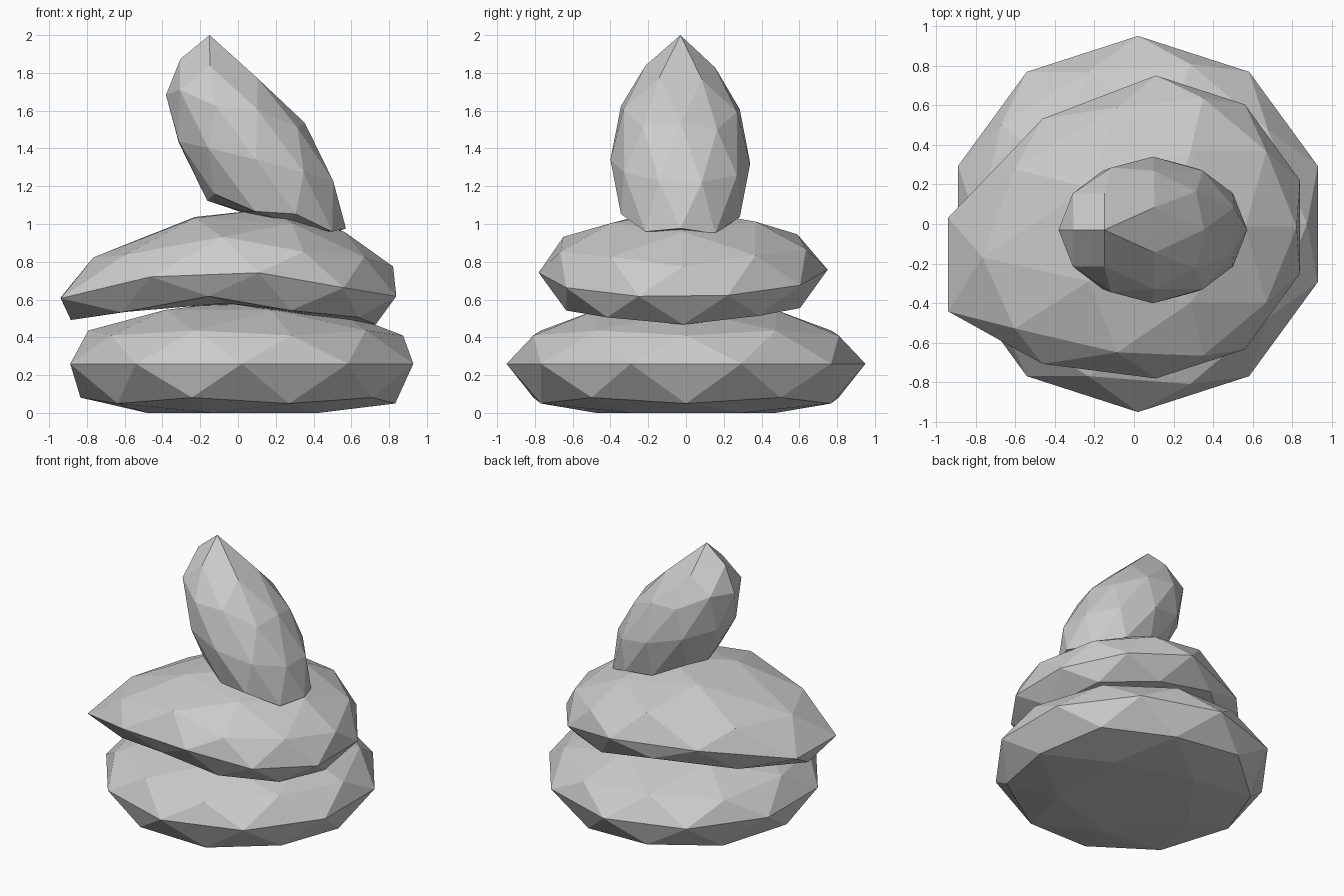
import bpy
from mathutils import Vector

if "Cube" in bpy.data.objects:
    bpy.data.objects.remove(bpy.data.objects["Cube"])


def stone(name, centre, ax, ay, up, down, floor, flip=False, pull=(0, 0, 0), tip=(0, 0, 0)):
    """Low-poly icosphere squashed onto three axes, flattened below `floor`,
    with its left end dragged by `pull` and its top point by `tip`."""
    bpy.ops.mesh.primitive_ico_sphere_add(subdivisions=2, radius=1)
    ob = bpy.context.object
    ob.name = ob.data.name = name
    c, ax, ay, up, down, pull, tip = map(Vector, (centre, ax, ay, up, down, pull, tip))
    for v in ob.data.vertices:
        x, y, z = v.co
        if flip:  # half turn about the x axis, then mirrored to keep the single point on -x
            y, z = -y, -z
        is_tip = z > 0.99
        z = max(z, floor)
        p = c + ax * x + ay * y + (up if z > 0 else down) * z
        p += pull * min(x, 0) ** 2
        if is_tip:
            p += tip
        v.co = p
    ob.data.update()
    return ob


# wide flat-bottomed stone on the ground
stone("bottom_stone", (0.02, 0, 0.26), (0.955, 0, 0), (0, 0.95, 0),
      (0, 0, 0.335), (0, 0, 0.40), -0.65)

# tilted middle stone with its left end drawn out and drooping
stone("middle_stone", (0.11, -0.015, 0.75), (0.765, 0, -0.137), (0, 0.765, 0.008),
      (0.06, 0, 0.33), (0.06, 0, 0.315), -0.57, pull=(-0.355, -0.21, -0.30))

# upright leaning stone with a pointed top and a flat base
stone("top_stone", (0.095, -0.03, 1.33), (0.43, 0, -0.11), (0, 0.37, -0.01),
      (-0.205, 0, 0.57), (-0.205, 0, 0.57), -0.55, flip=True, tip=(-0.04, 0, 0.10))
